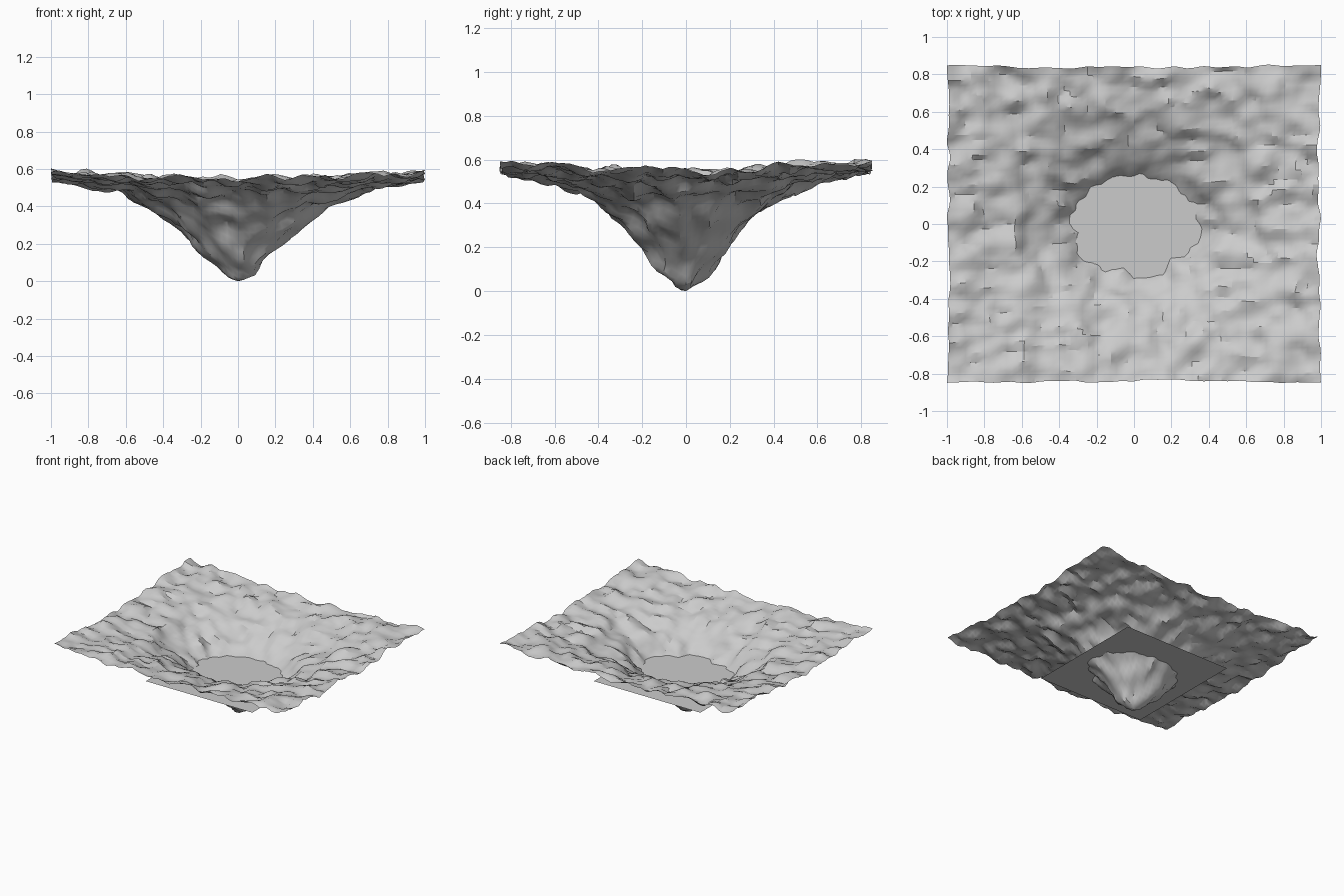
import bpy, bmesh
from mathutils import Vector, noise

if "Cube" in bpy.data.objects:
    bpy.data.objects.remove(bpy.data.objects["Cube"])

HALF_X, HALF_Y = 1.0, 0.85
WATER_Z, WATER_X, WATER_Y = 0.295, 0.455, 0.475


def radius(x, y):
    return (x * x + (y / HALF_Y) ** 2) ** 0.5


def funnel(x, y):
    # bowl that flattens out into a plateau
    r2 = radius(x, y) ** 2
    return 0.602 * r2 / (r2 + 0.13)


def bumps(x, y):
    p = Vector((x * 8.5, y * 10.5, 3.7))
    n = noise.noise(p) + 0.35 * noise.noise(p * 2.1)
    calm_tip = min(1.0, 0.4 + radius(x, y) / 0.15)
    return min(0.06, max(-0.005, 0.023 + 0.042 * n)) * calm_tip


def crumple(x, y):
    # small sideways pull towards the middle, none at the corners
    p = Vector((x * 9.0, y * 9.0, 21.3))
    pull = 0.008 + 0.022 * noise.noise(p)
    return Vector((-x * pull * (1 - (y / HALF_Y) ** 4),
                   -y * pull * (1 - x ** 4), 0))


def finish(bm, name):
    mesh = bpy.data.meshes.new(name)
    bm.to_mesh(mesh)
    bm.free()
    obj = bpy.data.objects.new(name, mesh)
    bpy.context.collection.objects.link(obj)
    return obj


# rugged terrain: grid shaped to a funnel, then roughened along its normals
bm = bmesh.new()
bmesh.ops.create_grid(bm, x_segments=64, y_segments=64, size=1.0)
for v in bm.verts:
    v.co.y *= HALF_Y
    v.co.z = funnel(v.co.x, v.co.y)
bm.normal_update()
moves = [(v, v.normal * bumps(*v.co.xy) + crumple(*v.co.xy)) for v in bm.verts]
for v, d in moves:
    v.co += d
low = min(v.co.z for v in bm.verts)
for v in bm.verts:
    v.co.z -= low
terrain = finish(bm, "terrain")
bpy.context.view_layer.objects.active = terrain
terrain.select_set(True)
bpy.ops.object.shade_smooth_by_angle()

# flat water sheet filling the crater
bm = bmesh.new()
bmesh.ops.create_grid(bm, x_segments=1, y_segments=1, size=1.0)
for v in bm.verts:
    v.co = (v.co.x * WATER_X, v.co.y * WATER_Y, WATER_Z)
finish(bm, "water")
